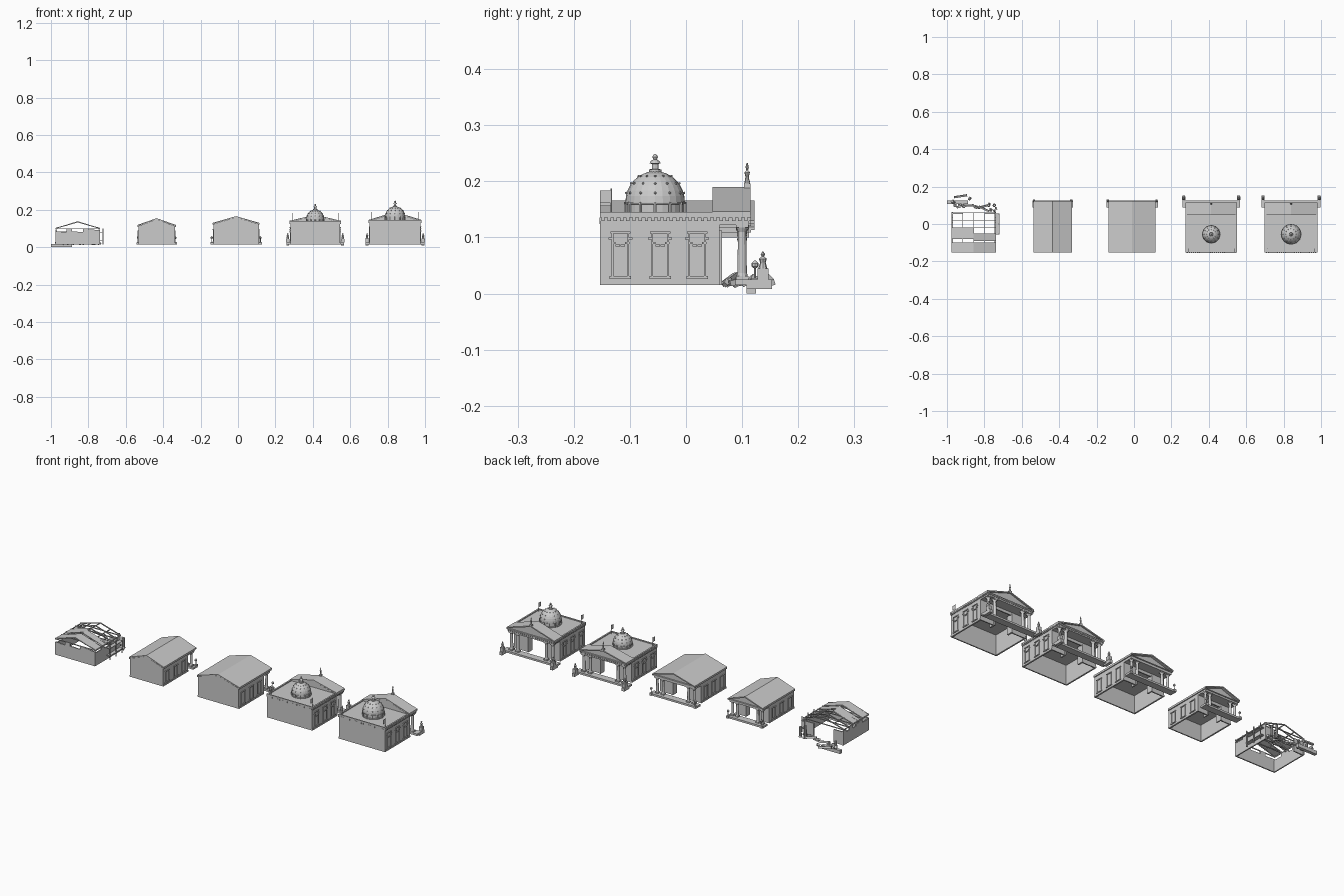
import bpy, bmesh, math, random
from mathutils import Matrix, Vector

if "Cube" in bpy.data.objects:
    bpy.data.objects.remove(bpy.data.objects["Cube"])

random.seed(4)
Z = 0.015      # underside of the buildings
BACK = -0.153  # rear wall plane


class Part:
    """Collects primitives in one mesh, shifted along x to its building."""
    def __init__(self, name, cx=0):
        self.name, self.cx, self.bm = name, cx, bmesh.new()

    def box(self, x0, x1, y0, y1, z0, z1, rot=None):
        c = Vector(((x0 + x1) / 2, (y0 + y1) / 2, (z0 + z1) / 2))
        m = Matrix.Translation(c)
        if rot:
            for a, ax in zip(rot, 'XYZ'):
                m = m @ Matrix.Rotation(a, 4, ax)
        bmesh.ops.create_cube(self.bm, size=1, matrix=m @ Matrix.Diagonal((x1 - x0, y1 - y0, z1 - z0, 1)))

    def lathe(self, x, y, prof, n=12):
        rings = [[self.bm.verts.new((x + r * math.cos(2 * math.pi * i / n), y + r * math.sin(2 * math.pi * i / n), z))
                  for i in range(n)] for r, z in prof]
        for a, b in zip(rings, rings[1:]):
            for i in range(n):
                j = (i + 1) % n
                self.bm.faces.new((a[i], a[j], b[j], b[i]))
        self.bm.faces.new(rings[0][::-1])
        self.bm.faces.new(rings[-1])

    def prism(self, prof, y0, y1):
        a = [self.bm.verts.new((x, y0, z)) for x, z in prof]
        b = [self.bm.verts.new((x, y1, z)) for x, z in prof]
        self.bm.faces.new(a)
        self.bm.faces.new(b[::-1])
        for i in range(len(a)):
            j = (i + 1) % len(a)
            self.bm.faces.new((a[j], a[i], b[i], b[j]))

    def done(self):
        bmesh.ops.recalc_face_normals(self.bm, faces=self.bm.faces)
        me = bpy.data.meshes.new(self.name)
        self.bm.to_mesh(me)
        self.bm.free()
        ob = bpy.data.objects.new(self.name, me)
        ob.location.x = self.cx
        bpy.context.collection.objects.link(ob)


def chevron(w, ze, zp, t):
    return [(-w, ze), (0, zp - t), (w, ze), (w, ze + t), (0, zp), (-w, ze + t)]


def temple(tag, cx, w, top, eave, peak, ledge, grand=False, dome_r=0, dome_z=0):
    # open-bottomed shell with a wide doorway
    p = Part(tag + "_walls", cx)
    t = 0.006
    p.box(-w, w, BACK, BACK + t, Z, top)
    for s in (-1, 1):
        p.box(*sorted((s * w, s * (w - t))), BACK, 0.06, Z, top)
        p.box(*sorted((s * w, s * w * 0.42)), 0.054, 0.06, Z, top)
        p.box(*sorted((s * w * 0.42, s * w * 0.36)), 0.03, 0.064, Z, top - 0.01)
    p.box(-w, w, 0.054, 0.06, top - 0.015, top)
    p.done()

    # windows with sill, head and swag
    p = Part(tag + "_windows", cx)
    for s in (-1, 1):
        def side(d, *r):
            p.box(*sorted((s * w, s * (w + d))), *r)
        for yc in (-0.117, -0.046, 0.02):
            h = top - 0.015
            for e in (-1, 1):
                side(0.003, yc + e * 0.014 - 0.0015, yc + e * 0.014 + 0.0015, Z + 0.016, h)
            side(0.004, yc - 0.019, yc + 0.019, Z + 0.011, Z + 0.016)
            side(0.004, yc - 0.018, yc + 0.018, h, h + 0.004)
            if grand:
                for k in range(6):
                    a = math.pi * (k + 0.5) / 6
                    y, z = yc + 0.018 * math.cos(a), h - 0.004 - 0.018 * math.sin(a)
                    side(0.004, y - 0.004, y + 0.004, z - 0.002, z + 0.002)
        side(0.002, BACK, 0.06, Z, Z + 0.008)
    p.done()

    # porch columns on a long step
    p = Part(tag + "_columns", cx)
    p.box(-ledge, ledge, 0.088, 0.125, Z, Z + 0.01)
    r = 0.0085 if grand else 0.007
    for x in (w * 0.9, w * 0.62):
        for s in (-1, 1):
            b = Z + 0.01
            p.box(s * x - r * 1.3, s * x + r * 1.3, 0.1 - r * 1.3, 0.1 + r * 1.3, b, b + 0.006)
            p.lathe(s * x, 0.1, [(r * 1.2, b + 0.006), (r, b + 0.012), (r * 0.85, top - 0.012),
                                 (r * 1.25, top - 0.004)])
            p.box(s * x - r * 1.3, s * x + r * 1.3, 0.1 - r * 1.3, 0.1 + r * 1.3, top - 0.004, top)
    p.done()

    # entablature, cornice and gable
    p = Part(tag + "_roof", cx)
    g = w + 0.005
    y0 = 0.047 if grand else BACK
    y1 = 0.115 if grand else 0.122
    p.box(-w, w, BACK, 0.112, top, eave - 0.004)
    p.box(-g, g, BACK, 0.116, eave - 0.004, eave)
    p.prism([(-w, eave), (w, eave), (0, peak - 0.006)], y0, 0.108)
    p.prism(chevron(g, eave, peak, 0.006), y0, y1)
    p.done()

    # statues or lamps at the ends of the step
    p = Part(tag + "_end_posts", cx)
    for s in (-1, 1):
        x = s * (ledge - 0.008)
        if grand:
            p.box(x - 0.008, x + 0.008, 0.108, 0.153, Z - 0.007, Z + 0.01)
            p.box(x - 0.009, x + 0.009, 0.127, 0.147, Z + 0.01, Z + 0.03)
            p.lathe(x, 0.137, [(0.008, 0.045), (0.005, 0.055), (0.007, 0.062), (0.002, 0.066),
                               (0.004, 0.07), (0.001, 0.075)], 8)
        else:
            p.box(x - 0.006, x + 0.006, 0.116, 0.13, Z, Z + 0.013)
            p.lathe(x, 0.123, [(0.002, 0.028), (0.002, 0.045), (0.006, 0.048), (0.006, 0.054), (0.001, 0.059)], 8)
    p.done()
    if not grand:
        return

    # dentilled parapet
    p = Part(tag + "_parapet", cx)
    z = eave - 0.004
    for i in range(24):
        x = -w + 0.005 + i * (2 * w - 0.01) / 23
        p.box(x - 0.003, x + 0.003, BACK - 0.001, BACK + 0.006, z - 0.007, z)
        p.box(x - 0.003, x + 0.003, 0.11, 0.116, z - 0.007, z)
        y = BACK + 0.005 + i * 0.255 / 23
        for s in (-1, 1):
            p.box(s * (w + 0.002) - 0.003, s * (w + 0.002) + 0.003, y - 0.003, y + 0.003, z - 0.007, z)
    p.box(-g, g, BACK, BACK + 0.006, eave, eave + 0.005)
    for s in (-1, 1):
        p.box(s * w - 0.004, s * w + 0.004, BACK, 0.048, eave, eave + 0.005)
    p.done()

    # dome: drum with pilasters, ribbed shell with studs, lantern
    p = Part(tag + "_dome", cx)
    yc, R = -0.055, dome_r
    p.lathe(0, yc, [(R * 1.03, eave), (R * 1.03, eave + 0.004), (R * 0.95, eave + 0.005),
                    (R * 0.95, dome_z - 0.004), (R * 1.03, dome_z - 0.003), (R * 1.03, dome_z)], 24)
    p.lathe(0, yc, [(R * math.cos(a), dome_z + 1.04 * R * math.sin(a))
                    for a in [math.radians(11 * k) for k in range(8)]] + [(0.008, dome_z + R * 1.04)], 24)
    for k in range(12):
        a = 2 * math.pi * k / 12
        ca, sa = math.cos(a), math.sin(a)
        p.lathe(R * ca, yc + R * sa, [(0.003, eave), (0.003, dome_z)], 6)
        for el in (0.3, 0.65, 1.0):
            q = (R + 0.001) * math.cos(el)
            bmesh.ops.create_icosphere(p.bm, subdivisions=1, radius=0.0024, matrix=Matrix.Translation(
                (q * ca, yc + q * sa, dome_z + R * 1.04 * math.sin(el))))
    p.lathe(0, yc, [(r, dome_z + R * 1.04 + h) for r, h in (
        (0.011, -0.003), (0.011, 0.003), (0.006, 0.004), (0.006, 0.013), (0.01, 0.014), (0.008, 0.018),
        (0.003, 0.021), (0.005, 0.025), (0.004, 0.028), (0.001, 0.031))], 12)
    p.done()

    # corner flags and gable statue
    p = Part(tag + "_flags", cx)
    for s in (-1, 1):
        x = s * (w - 0.01)
        p.lathe(x, -0.133, [(0.0015, eave), (0.0015, eave + 0.047)], 6)
        p.box(x - 0.0006, x + 0.0006, BACK, -0.133, eave + 0.021, eave + 0.044)
    p.done()
    p = Part(tag + "_gable_statue", cx)
    p.box(-0.006, 0.006, 0.103, 0.115, peak - 0.005, peak + 0.006)
    p.lathe(0, 0.109, [(0.005, peak + 0.006), (0.003, peak + 0.018), (0.005, peak + 0.026), (0.0015, peak + 0.03),
                       (0.003, peak + 0.035), (0.001, peak + 0.043)], 8)
    p.done()


temple("small_temple", -0.435, 0.098, 0.1, 0.113, 0.155, 0.108)
temple("medium_temple", -0.01, 0.121, 0.108, 0.124, 0.166, 0.138)
temple("domed_temple", 0.413, 0.133, 0.118, 0.135, 0.174, 0.155, True, 0.047, 0.152)
temple("large_domed_temple", 0.84, 0.136, 0.122, 0.14, 0.19, 0.158, True, 0.053, 0.163)

# ruined temple: broken walls
W, CX = 0.118, -0.857
p = Part("ruin_walls", CX)
for i in range(8):
    h = random.uniform(0.078, 0.1)
    x = -W + i * W / 4
    p.box(x, x + W / 4, BACK, BACK + 0.006, Z, h)
    y = BACK + i * 0.027
    for s in (-1, 1):
        p.box(*sorted((s * W, s * (W - 0.006))), y, y + 0.027, Z, random.uniform(0.075, 0.098))
for s in (-1, 1):
    p.box(*sorted((s * W, s * W * 0.5)), 0.054, 0.06, Z, 0.085)
p.done()

# ruin roof frame and remaining panels
p = Part("ruin_rafters", CX)
for y in (-0.15, -0.1, -0.06, -0.02, 0.02, 0.06):
    p.prism(chevron(W + 0.002, 0.098, 0.137, 0.005), y - 0.002, y + 0.002)
    p.box(-W, W, y - 0.002, y + 0.002, 0.096, 0.1)
for x in (-W, -W / 2, 0, W / 2, W):
    z = 0.136 - abs(x) / W * 0.036
    p.box(x - 0.002, x + 0.002, BACK, 0.062, z - 0.004, z)
p.done()
p = Part("ruin_roof_panels", CX)
for x0, x1, y0, y1 in ((-W, 0, BACK, -0.1), (0, W, BACK, -0.1), (-W, 0, -0.08, -0.02), (0, W, -0.09, -0.05)):
    z0, z1 = [0.139 - abs(x) / W * 0.037 for x in (x0, x1)]
    p.prism([(x0, z0 - 0.003), (x1, z1 - 0.003), (x1, z1), (x0, z0)], y0, y1)
p.done()

# leaning scaffold on the right side of the ruin
p = Part("ruin_scaffold", CX)
for y in (-0.05, 0, 0.05):
    p.box(0.133, 0.137, y - 0.002, y + 0.002, Z, 0.1)
for z in (0.035, 0.075):
    p.box(W, 0.137, -0.055, 0.055, z, z + 0.003)
p.done()

# fallen columns, slabs and rubble
p = Part("ruin_rubble", CX)
p.box(-0.143, -0.03, 0.108, 0.125, 0, 0.018)
for x, y, l, a in ((-0.07, 0.15, 0.07, 0.1), (-0.03, 0.1, 0.06, 0), (0.05, 0.095, 0.055, 0.2), (0.06, 0.08, 0.05, -0.5)):
    p.box(x - l / 2, x + l / 2, y - 0.006, y + 0.003, 0.02, 0.03, (0.3, 0.2, a))
for i in range(14):
    x, y, s = random.uniform(-0.12, 0.12), random.uniform(0.07, 0.14), random.uniform(0.004, 0.01)
    p.box(x - s, x + s, y - s * 0.7, y + s * 0.7, Z, Z + s * 1.5, (random.random(), 0.2, random.random() * 3))
for x, h in ((-0.1, 0.05), (-0.06, 0.035), (0.08, 0.085), (0.11, 0.07)):
    p.lathe(x, 0.1, [(0.009, Z), (0.007, Z + 0.006), (0.006, h)], 10)
p.done()
